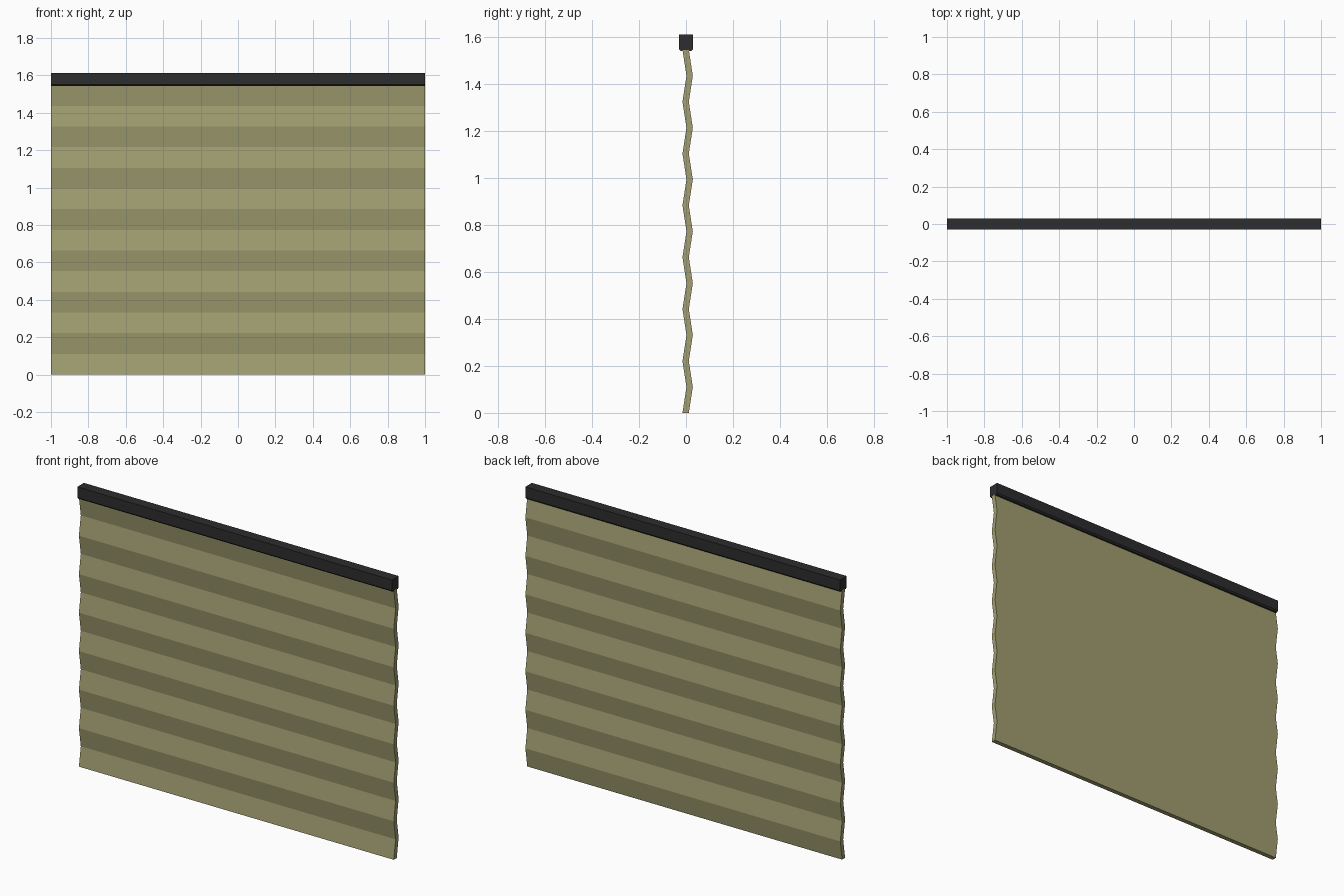
import bpy
import bmesh

cube = bpy.data.objects.get("Cube")
if cube:
    bpy.data.objects.remove(cube, do_unlink=True)

HALF_WIDTH = 1.0
PLEATS = 14
PLEAT_HEIGHT = 0.1105
THICKNESS = 0.027


def make_material(name, colour):
    mat = bpy.data.materials.new(name)
    mat.use_nodes = True
    mat.diffuse_color = (*colour, 1)
    mat.node_tree.nodes["Principled BSDF"].inputs["Base Color"].default_value = (*colour, 1)
    return mat


def extrude_profile(name, profile, half_width, mat):
    """Sweep a closed (y, z) outline along x."""
    bm = bmesh.new()
    outline = bm.faces.new([bm.verts.new((-half_width, y, z)) for y, z in profile])
    swept = bmesh.ops.extrude_face_region(bm, geom=[outline], use_keep_orig=True)
    moved = [g for g in swept["geom"] if isinstance(g, bmesh.types.BMVert)]
    bmesh.ops.translate(bm, verts=moved, vec=(2 * half_width, 0, 0))
    bmesh.ops.recalc_face_normals(bm, faces=bm.faces)
    mesh = bpy.data.meshes.new(name)
    bm.to_mesh(mesh)
    bm.free()
    mesh.materials.append(mat)
    obj = bpy.data.objects.new(name, mesh)
    bpy.context.collection.objects.link(obj)
    return obj


olive = make_material("olive fabric", (0.36, 0.345, 0.165))
charcoal = make_material("charcoal rail", (0.026, 0.026, 0.028))

# Pleated fabric: a zigzag sheet of even thickness
front = [(0.002 if i % 2 else -0.015, i * PLEAT_HEIGHT) for i in range(PLEATS + 1)]
back = [(y + THICKNESS, z) for y, z in reversed(front)]
extrude_profile("pleated_fabric", front + back, HALF_WIDTH, olive)

# Head rail with chamfered lower edges
half_rail = [(0.023, 1.542), (0.03, 1.55), (0.03, 1.612)]
rail = half_rail + [(-y, z) for y, z in reversed(half_rail)]
extrude_profile("head_rail", rail, HALF_WIDTH, charcoal)
